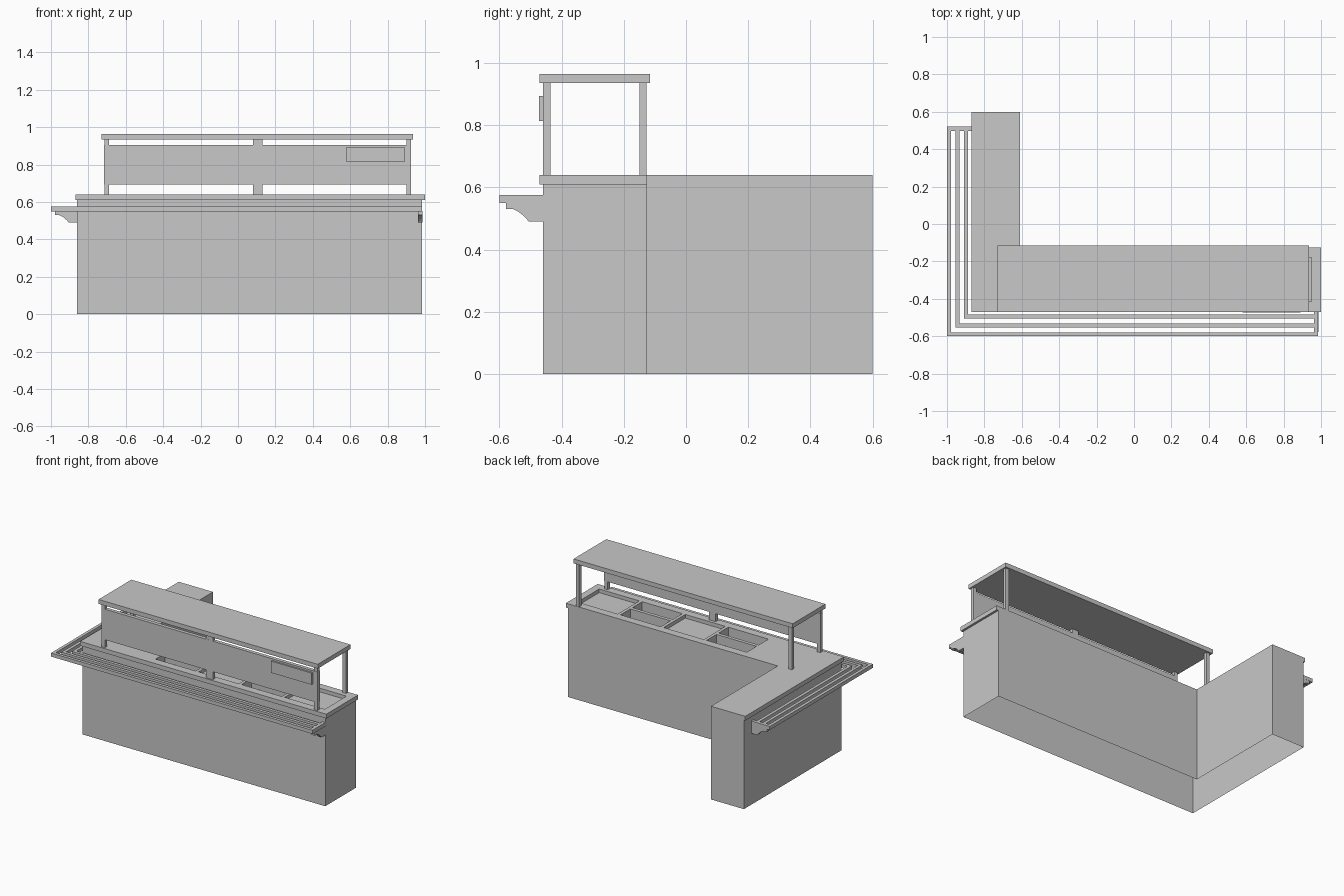
import bpy, bmesh, math

if "Cube" in bpy.data.objects:
    bpy.data.objects.remove(bpy.data.objects["Cube"])

grey = bpy.data.materials.new("plain_grey")
grey.diffuse_color = (0.58, 0.58, 0.58, 1)
grey.use_nodes = True
grey.node_tree.nodes["Principled BSDF"].inputs["Base Color"].default_value = grey.diffuse_color


def finish(name, bm, flip=False):
    bmesh.ops.recalc_face_normals(bm, faces=bm.faces)
    if flip:
        bmesh.ops.reverse_faces(bm, faces=bm.faces)
    me = bpy.data.meshes.new(name)
    bm.to_mesh(me)
    bm.free()
    me.materials.append(grey)
    ob = bpy.data.objects.new(name, me)
    bpy.context.collection.objects.link(ob)
    return ob


def prism(name, pts, lo, hi, place=lambda a, b, h: (a, b, h), caps=True):
    """Extrude a 2D outline between lo and hi; place() maps it into space."""
    bm = bmesh.new()
    low = [bm.verts.new(place(a, b, lo)) for a, b in pts]
    top = [bm.verts.new(place(a, b, hi)) for a, b in pts]
    n = len(pts)
    for i in range(n):
        j = (i + 1) % n
        bm.faces.new((low[i], low[j], top[j], top[i]))
    if caps:
        bm.faces.new(low[::-1])
        bm.faces.new(top)
    return finish(name, bm)


def add_box(bm, x0, x1, y0, y1, z0, z1, open_top=False):
    vs = bmesh.ops.create_cube(bm, size=1)["verts"]
    for v in vs:
        v.co = (x1 if v.co.x > 0 else x0, y1 if v.co.y > 0 else y0, z1 if v.co.z > 0 else z0)
    if open_top:
        f = [f for f in vs[0].link_faces[0:] for f in [f]]
        faces = {f for v in vs for f in v.link_faces}
        bmesh.ops.delete(bm, geom=[f for f in faces if all(v.co.z == z1 or abs(v.co.z - z1) < 1e-5 for v in f.verts)],
                         context="FACES_ONLY")


def box(name, *dims):
    bm = bmesh.new()
    add_box(bm, *dims)
    return finish(name, bm)


def ell(x0, x1, y0, yb, xi, y1):
    return [(x0, y0), (x1, y0), (x1, yb), (xi, yb), (xi, y1), (x0, y1)]


# L-shaped cabinet, open underneath, and its worktop
prism("cabinet_body", ell(-0.86, 0.985, -0.46, -0.125, -0.61, 0.60), 0, 0.615, caps=False)
worktop = prism("worktop", ell(-0.87, 1.0, -0.47, -0.125, -0.61, 0.60), 0.61, 0.64)

# food wells: alternating full shallow pans and split deep pans
wells = []
Y0, Y1, YM = -0.415, -0.18, -0.2975
for i in range(4):
    x1 = 0.95 - i * 0.327
    x0 = x1 - 0.305
    if i % 2 == 0:
        wells.append((x0, x1, Y0, Y1, 0.025))
    else:
        wells.append((x0, x1, Y0, YM - 0.012, 0.06))
        wells.append((x0, x1, YM + 0.012, Y1, 0.06))
bm_cut, bm_pan = bmesh.new(), bmesh.new()
for x0, x1, y0, y1, d in wells:
    add_box(bm_cut, x0, x1, y0, y1, 0.58, 0.70)
    add_box(bm_pan, x0, x1, y0, y1, 0.64 - d, 0.638, True)
cutter = finish("well_cutter", bm_cut)
finish("food_pans", bm_pan, flip=True)
mod = worktop.modifiers.new("wells", "BOOLEAN")
mod.operation = "DIFFERENCE"
mod.solver = "EXACT"
mod.object = cutter
bpy.context.view_layer.objects.active = worktop
bpy.ops.object.modifier_apply(modifier=mod.name)
bpy.data.objects.remove(cutter)

# overhead shelf with posts
box("overhead_shelf", -0.73, 0.935, -0.47, -0.115, 0.935, 0.965)
for side, x in (("left", -0.715), ("right", 0.90)):
    box(side + "_front_post", x, x + 0.025, -0.459, -0.436, 0.64, 0.935)
    box(side + "_rear_post", x, x + 0.025, -0.150, -0.127, 0.64, 0.935)
box("middle_front_post", 0.08, 0.13, -0.459, -0.436, 0.64, 0.935)

# front guard panel and small sign plate
box("guard_panel", -0.716, 0.926, -0.46, -0.435, 0.695, 0.905)
box("sign_plate", 0.58, 0.89, -0.472, -0.46, 0.813, 0.893)

# tray slide: three L-shaped rails with end bars
W = 0.021
for i in range(3):
    x, y = -1 + i * 0.046, -0.60 + i * 0.047
    prism("tray_rail_%d" % (i + 1), ell(x, 0.97, y, y + W, x + W, 0.505), 0.55, 0.575)
box("tray_right_end_bar", 0.963, 0.985, -0.60, -0.455, 0.55, 0.575)
box("tray_left_end_bar", -1.0, -0.855, 0.498, 0.52, 0.55, 0.575)

# curved brackets under both ends; outline is (distance from cabinet, height)
outline = [(-0.005, 0.551), (0.118, 0.551), (0.118, 0.53), (0.095, 0.53)]
for k in range(1, 6):
    t = k / 6 * math.pi / 2
    outline.append((0.045 + 0.05 * (1 - math.sin(t)) + 0.012 * math.sin(2 * t),
                    0.49 + 0.04 * math.cos(t) * 0.95))
outline += [(0.045, 0.49), (-0.005, 0.49)]
prism("right_bracket", outline, 0.963, 0.987, lambda a, b, h: (h, -0.46 - a, b))
prism("left_bracket", outline, 0.497, 0.519, lambda a, b, h: (-0.86 - a, h, b))
